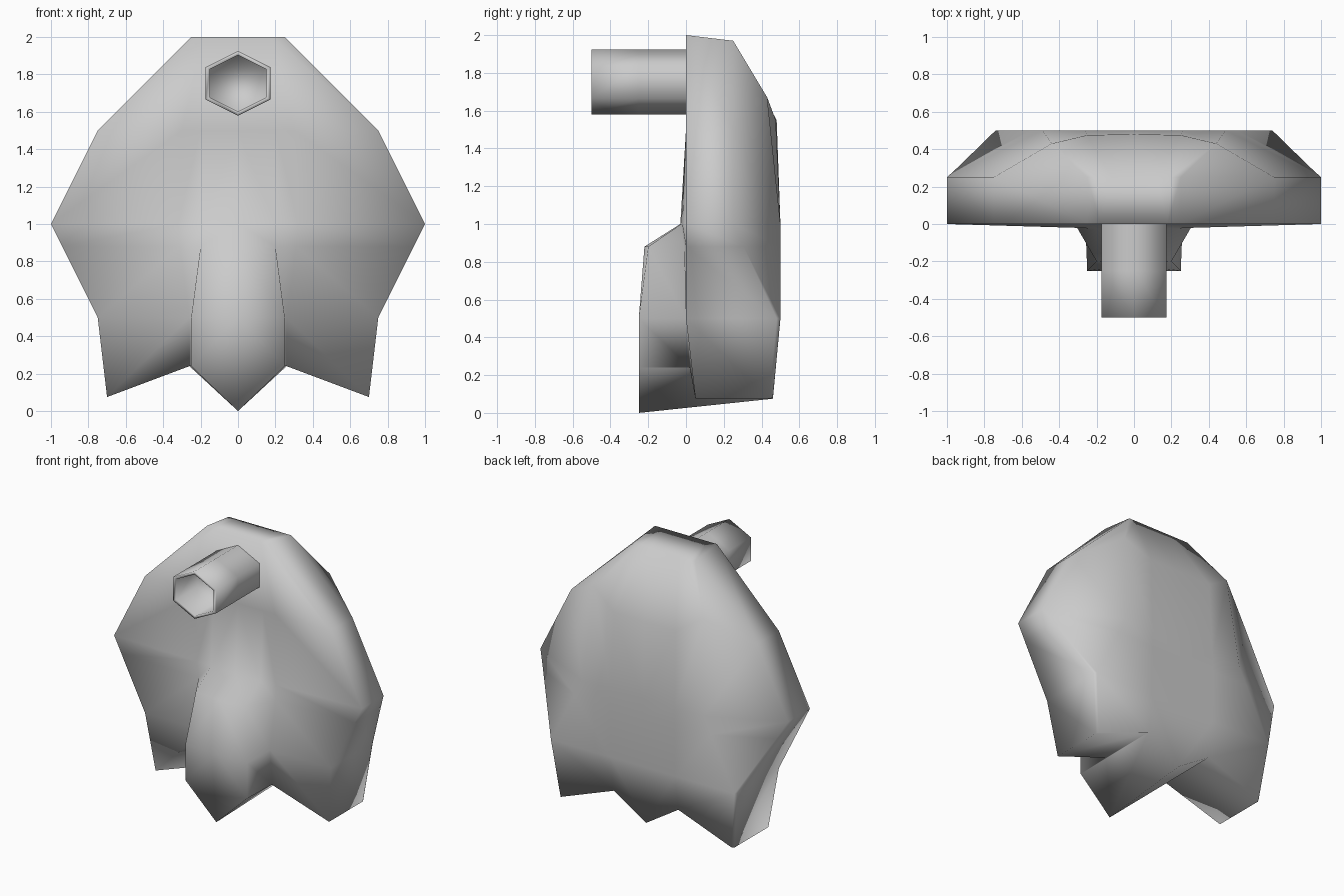
import bpy, bmesh, math

if "Cube" in bpy.data.objects:
    bpy.data.objects.remove(bpy.data.objects["Cube"])


def finish(name, bm, angle):
    bmesh.ops.recalc_face_normals(bm, faces=bm.faces)
    mesh = bpy.data.meshes.new(name)
    bm.to_mesh(mesh)
    bm.free()
    obj = bpy.data.objects.new(name, mesh)
    bpy.context.collection.objects.link(obj)
    bpy.ops.object.select_all(action='DESELECT')
    obj.select_set(True)
    bpy.context.view_layer.objects.active = obj
    bpy.ops.object.shade_smooth_by_angle(angle=math.radians(angle))
    return obj


def wrap_row(z, front, lobe, base, side_y, side, back, back_x):
    """Half contour: front centre, lobe edge, lobe base, side, back corner, back centre."""
    return [(0, front, z), (*lobe, z), (*base, z), (side, 0, z),
            (side, side_y, z), (*back, z), (back_x, back[1], z), (0, back[1], z)]


# Body: right half lofted through horizontal contours, then mirrored
top = [(0, 0, 2), (.1, 0, 2), (.18, 0, 2), (.25, 0, 2),
       (.25, .25, 1.97), (.2, .25, 1.97), (.12, .25, 1.97), (0, .25, 1.97)]
shoulder = wrap_row(1.5, 0, (.2, 0), (.3, 0), .25, .75, (.44, .47), .25)
shoulder[5:] = [(.44, .43, 1.67), (.25, .475, 1.55), (0, .48, 1.55)]
middle = wrap_row(1, -.03, (.2, -.025), (.32, -.02), .25, 1, (.49, .5), .26)
lobe_top = wrap_row(.88, -.22, (.2, -.2), (.31, -.01), .305, .94, (.55, .5), .26)
lower = wrap_row(.5, -.25, (.25, -.25), (.26, 0), .48, .75, (.74, .5), .26)
hem = [(0, -.25, 0), (.25, -.25, .24), (.26, .02, .24), (.7, .05, .075),
       (.7, .44, .075), (.69, .46, .08), (.26, .46, .24), (0, .46, .075)]

bm = bmesh.new()
rows = [[bm.verts.new(p) for p in row]
        for row in (top, shoulder, middle, lobe_top, lower, hem)]
for a, b in zip(rows, rows[1:]):
    for i in range(len(a) - 1):
        bm.faces.new((a[i], a[i + 1], b[i + 1], b[i]))
# Top cap and the notched underside
bm.faces.new(rows[0])
h = rows[-1]
bm.faces.new((h[0], h[1], h[6], h[7]))
bm.faces.new((h[1], h[2], h[6]))
bm.faces.new(h[2:7])
body = finish("body_shell", bm, 180)
mirror = body.modifiers.new("mirror", 'MIRROR')
mirror.use_axis[0] = True
mirror.use_clip = True

# Hexagonal nozzle: outer wall, rim, and a bore closed halfway
bm = bmesh.new()
loops = []
for radius, y in ((1, 0), (1, -.25), (1, -.5), (.87, -.5), (.87, -.25)):
    loops.append([bm.verts.new((.2 * radius * math.sin(k * math.pi / 3), y,
                                1.752 + .173 * radius * math.cos(k * math.pi / 3)))
                  for k in range(6)])
for a, b in zip(loops, loops[1:]):
    for k in range(6):
        n = (k + 1) % 6
        bm.faces.new((a[k], a[n], b[n], b[k]))
bm.faces.new(loops[-1])
finish("front_nozzle", bm, 180)
